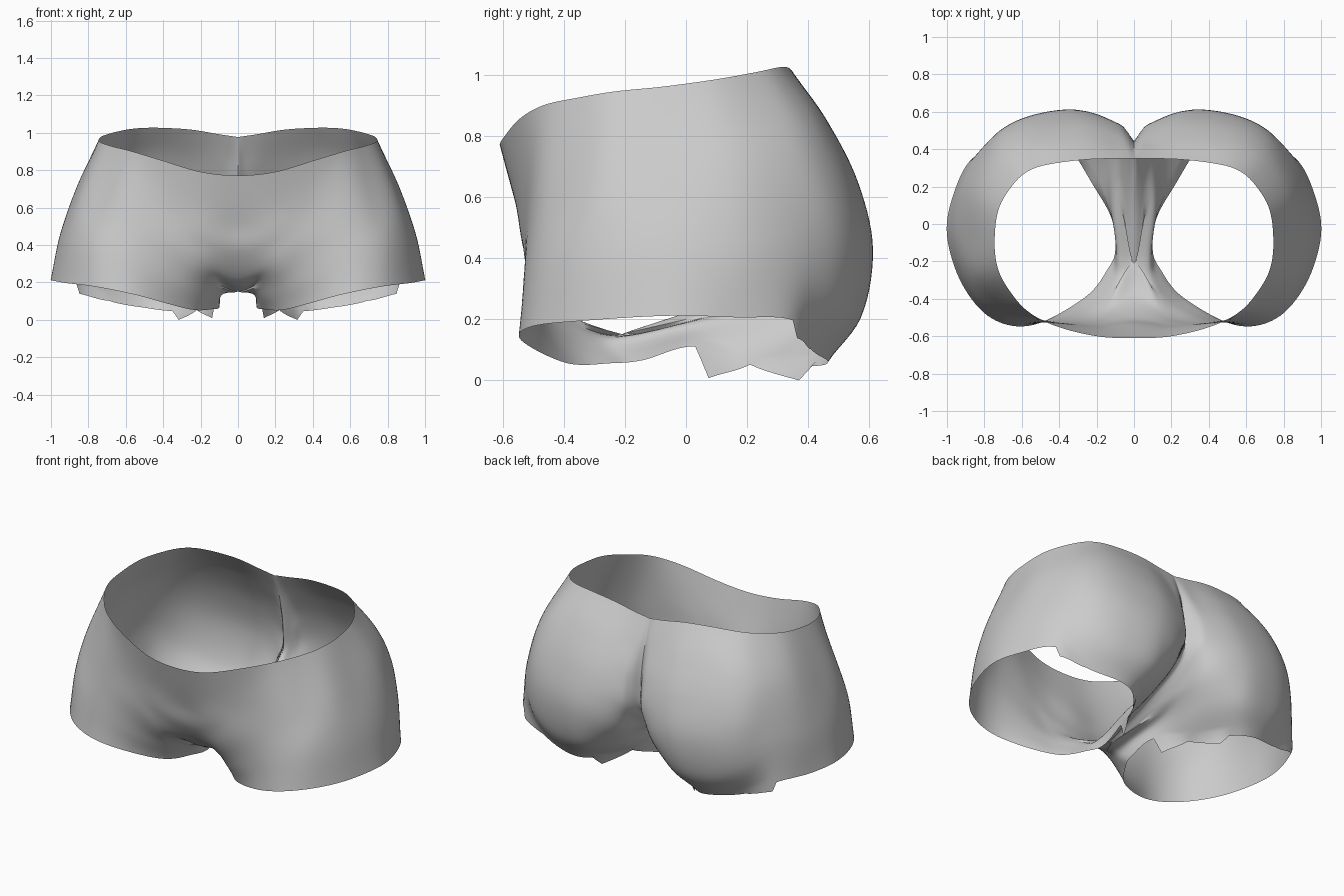
import bpy, bmesh, math
from mathutils import Vector

if "Cube" in bpy.data.objects:
    bpy.data.objects.remove(bpy.data.objects["Cube"])

# Profiles running from waistband to leg hem, ordered from front seam to back seam (right half)
front_seam = [(0, -.61, .77), (0, -.575, .64), (0, -.535, .5), (0, -.5, .36),
              (0, -.38, .2), (0, -.21, .15), (.085, -.18, .14), (.1, -.14, .065)]
front_inner = [(.2, -.6, .79), (.19, -.56, .6), (.18, -.53, .42), (.16, -.47, .27),
               (.12, -.33, .15), (.14, -.24, .055)]
front_groin = [(.42, -.545, .855), (.36, -.535, .6), (.32, -.525, .38), (.29, -.47, .2), (.26, -.39, .055)]
front_thigh = [(.57, -.465, .9), (.585, -.5, .6), (.57, -.53, .35), (.54, -.54, .13)]
front_corner = [(.67, -.35, .925), (.74, -.415, .6), (.765, -.465, .4), (.76, -.505, .175)]
front_flank = [(.73, -.23, .945), (.84, -.275, .65), (.895, -.3, .43), (.92, -.32, .195)]
side_front = [(.745, -.08, .96), (.87, -.08, .67), (.95, -.07, .45), (1, -.06, .21)]
side_back = [(.72, .09, .983), (.85, .15, .72), (.93, .17, .45), (.965, .16, .205)]
back_corner = [(.63, .23, 1.008), (.755, .345, .75), (.83, .37, .47), (.865, .35, .195)]
seat_side = [(.54, .295, 1.022), (.63, .43, .8), (.695, .5, .55), (.715, .49, .3), (.69, .41, .1)]
seat_outer = [(.42, .325, 1.025), (.46, .44, .87), (.51, .535, .67), (.53, .585, .45),
              (.53, .555, .22), (.48, .465, .06)]
seat_middle = [(.25, .345, 1.015), (.26, .465, .84), (.28, .565, .64), (.3, .61, .42),
               (.31, .56, .2), (.35, .41, .045)]
seat_inner = [(.1, .35, .99), (.1, .425, .85), (.1, .505, .68), (.1, .545, .5),
              (.115, .505, .32), (.16, .37, .17), (.22, .21, .05)]
cleft = [(.03, .35, .98), (.035, .425, .82), (.04, .485, .63), (.04, .475, .44),
         (.065, .26, .27), (.115, .08, .19), (.12, .03, .11)]
back_seam = [(0, .35, .975), (0, .41, .8), (0, .44, .6), (0, .41, .42),
             (0, .12, .265), (0, -.21, .15), (.085, -.18, .14), (.1, -.14, .065)]
profiles = [front_seam, front_inner, front_groin, front_thigh, front_corner, front_flank, side_front,
            side_back, back_corner, seat_side, seat_outer, seat_middle, seat_inner, cleft, back_seam]

# Ragged hem: height offset by position around the leg
HEM = [(0, 0), (8, 0), (8.125, -.05), (9, 0), (11, 0), (11.25, -.045), (12, 0),
       (12.75, -.095), (13, 0), (14, 0)]
ROWS, STEPS = 35, 8
CROTCH = ROWS * 5 // 7


def spline(pts, t, before=None, after=None):
    """Point on a smooth curve through pts, t in 0..len-1."""
    i = min(int(t), len(pts) - 2)
    f = t - i
    b, c = pts[i], pts[i + 1]
    a = pts[i - 1] if i else (before or b * 2 - c)
    d = pts[i + 2] if i + 2 < len(pts) else (after or c * 2 - b)
    return (b * 2 + (c - a) * f + (a * 2 - b * 5 + c * 4 - d) * f * f
            + (b * 3 - a - c * 3 + d) * f ** 3) / 2


def hem_offset(u):
    for (u0, z0), (u1, z1) in zip(HEM, HEM[1:]):
        if u <= u1:
            return z0 + (z1 - z0) * (u - u0) / (u1 - u0)
    return 0


def reflect(p):
    return Vector((-p.x, p.y, p.z))


# Resample every profile to the same rows
cols = []
for prof in profiles:
    pts = [Vector(p) for p in prof]
    cols.append([spline(pts, r / ROWS * (len(pts) - 1)) for r in range(ROWS + 1)])
for r in range(ROWS + 1):
    if r <= CROTCH:
        cols[0][r].x = cols[-1][r].x = 0
    else:
        cols[-1][r] = cols[0][r].copy()

# Loft around the half garment: smooth front seam, creased seat, smooth crotch
bm = bmesh.new()
n = (len(cols) - 1) * STEPS
grid = []
for r in range(ROWS + 1):
    ring = [c[r] for c in cols]
    if r <= CROTCH:
        before = reflect(ring[1])
        soft = min(max((r / CROTCH - .65) / .25, 0), 1)
        after = (ring[-1] * 2 - ring[-2]).lerp(reflect(ring[-2]), soft)
    else:
        before, after = ring[-2], ring[1]
    row = []
    for k in range(n + 1):
        p = spline(ring, k / STEPS, before, after)
        if r == ROWS:
            p.z += hem_offset(k / STEPS)
        p.x = max(p.x, 0)
        row.append(bm.verts.new(p))
    grid.append(row)
for r in range(ROWS):
    for k in range(n):
        bm.faces.new((grid[r][k], grid[r + 1][k], grid[r + 1][k + 1], grid[r][k + 1]))
bmesh.ops.remove_doubles(bm, verts=bm.verts, dist=.0005)

# Rest on the floor
low = min(v.co.z for v in bm.verts)
for v in bm.verts:
    v.co.z -= low

mesh = bpy.data.meshes.new("shorts")
bm.to_mesh(mesh)
bm.free()
shorts = bpy.data.objects.new("shorts", mesh)
bpy.context.collection.objects.link(shorts)
bpy.context.view_layer.objects.active = shorts
shorts.select_set(True)

# Mirror to the left half
mirror = shorts.modifiers.new("mirror", 'MIRROR')
mirror.use_clip = True
mirror.merge_threshold = .0005
bpy.ops.object.modifier_apply(modifier=mirror.name)
bpy.ops.object.shade_smooth_by_angle(angle=math.radians(50))

cloth = bpy.data.materials.new("grey cloth")
cloth.diffuse_color = (.6, .6, .6, 1)
cloth.use_nodes = True
cloth.node_tree.nodes["Principled BSDF"].inputs["Base Color"].default_value = cloth.diffuse_color
mesh.materials.append(cloth)
